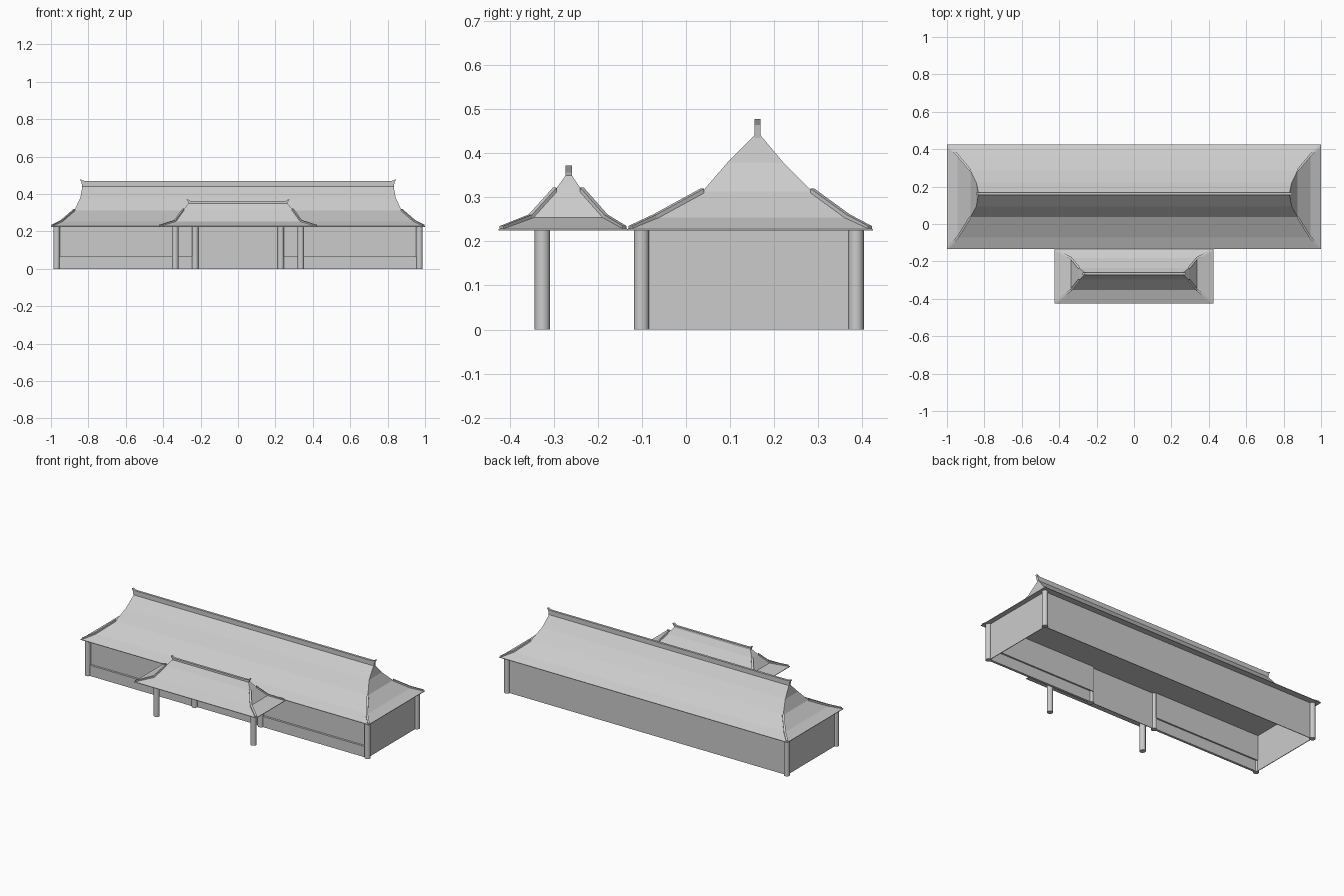
import bpy, bmesh
from mathutils import Vector

if "Cube" in bpy.data.objects:
    bpy.data.objects.remove(bpy.data.objects["Cube"])

EAVE = 0.2245  # underside of both roofs


def make_object(name, bm):
    bmesh.ops.recalc_face_normals(bm, faces=bm.faces)
    mesh = bpy.data.meshes.new(name)
    bm.to_mesh(mesh)
    bm.free()
    ob = bpy.data.objects.new(name, mesh)
    bpy.context.collection.objects.link(ob)
    return ob


def box(name, x0, x1, y0, y1, z0, z1):
    bm = bmesh.new()
    bmesh.ops.create_cube(bm, size=1)
    for v in bm.verts:
        v.co = Vector(((x0 + x1) / 2 + v.co.x * (x1 - x0),
                       (y0 + y1) / 2 + v.co.y * (y1 - y0),
                       (z0 + z1) / 2 + v.co.z * (z1 - z0)))
    return make_object(name, bm)


def column(name, x, y, r=0.0175):
    bpy.ops.mesh.primitive_cylinder_add(vertices=20, radius=r, depth=EAVE,
                                        location=(x, y, EAVE / 2))
    bpy.context.object.name = name
    bpy.ops.object.shade_smooth_by_angle()


def loft(name, loops):
    bm = bmesh.new()
    rings = [[bm.verts.new(p) for p in loop] for loop in loops]
    n = len(rings[0])
    for a, b in zip(rings, rings[1:]):
        for i in range(n):
            j = (i + 1) % n
            bm.faces.new((a[i], a[j], b[j], b[i]))
    bm.faces.new(rings[0])
    bm.faces.new(rings[-1])
    return make_object(name, bm)


def hip_roof(name, rings):
    """Each ring is (half length, front y, back y, z)."""
    first = rings[0][:3] + (EAVE,)
    loft(name, [[(-x, f, z), (x, f, z), (x, b, z), (-x, b, z)]
                for x, f, b, z in [first] + rings])
    # raised ribs along the lower hips, with turned-up tips
    for side in (-1, 1):
        for k, label in ((1, "front"), (2, "back")):
            out = Vector((side, -1 if k == 1 else 1, 0)).normalized()
            across = Vector((-out.y, out.x, 0)) * 0.006
            loops = []
            for i, r in enumerate(rings[:3]):
                p = Vector((side * r[0], r[k], r[3]))
                if i == 0:
                    p -= out * 0.009
                top = Vector((0, 0, 0.007))
                low = Vector((0, 0, -0.003))
                loops.append([p - across + low, p + across + low,
                              p + across + top, p - across + top])
            end = "right" if side > 0 else "left"
            loft(f"{name}_{label}_{end}_rib", loops)


def ridge(name, half, y, z0, z1, tip):
    """Ridge beam with flicked-up ends."""
    right = [(half, z0), (half + 0.004, z1 - 0.006), (half + 0.013, tip),
             (half + 0.004, tip - 0.001), (half - 0.004, z1 + 0.002), (half - 0.015, z1)]
    outline = right + [(-x, z) for x, z in reversed(right)]
    loft(name, [[(x, y + s, z) for x, z in outline] for s in (-0.007, 0.007)])


# main hall roof
hip_roof("main_roof", [
    (1.0, -0.133, 0.424, 0.228),
    (0.943, -0.071, 0.368, 0.254),
    (0.875, 0.037, 0.287, 0.313),
    (0.843, 0.094, 0.221, 0.379),
    (0.832, 0.155, 0.169, 0.441)])
ridge("main_ridge", 0.833, 0.162, 0.435, 0.470, 0.478)

# porch roof
hip_roof("porch_roof", [
    (0.425, -0.425, -0.133, 0.228),
    (0.337, -0.353, -0.182, 0.254),
    (0.293, -0.298, -0.236, 0.315),
    (0.264, -0.273, -0.259, 0.350)])
ridge("porch_ridge", 0.262, -0.266, 0.340, 0.362, 0.372)

# columns
for s, end in ((-1, "left"), (1, "right")):
    column(f"front_corner_column_{end}", s * 0.97, -0.101)
    column(f"back_corner_column_{end}", s * 0.97, 0.386)
    column(f"door_column_{end}", s * 0.229, -0.101)
    column(f"porch_column_{end}", s * 0.336, -0.326)

# walls: front has a low dado standing proud of the upper wall
T = 0.004
box("back_wall", -0.97, 0.97, 0.386 - T, 0.386, 0, EAVE)
for s, end in ((-1, "left"), (1, "right")):
    xs = sorted((s * 0.97, s * (0.97 - T)))
    box(f"side_wall_{end}", *xs, -0.101, 0.386, 0, EAVE)
    xs = sorted((s * 0.229, s * 0.97))
    box(f"front_dado_{end}", *xs, -0.105, -0.090, 0, 0.067)
    box(f"front_upper_wall_{end}", *xs, -0.092, -0.080, 0.067, EAVE)

# doorway panels
box("door", -0.229, 0.229, -0.098, -0.094, 0, 0.137)
box("door_transom", -0.229, 0.229, -0.101, -0.094, 0.137, EAVE)
